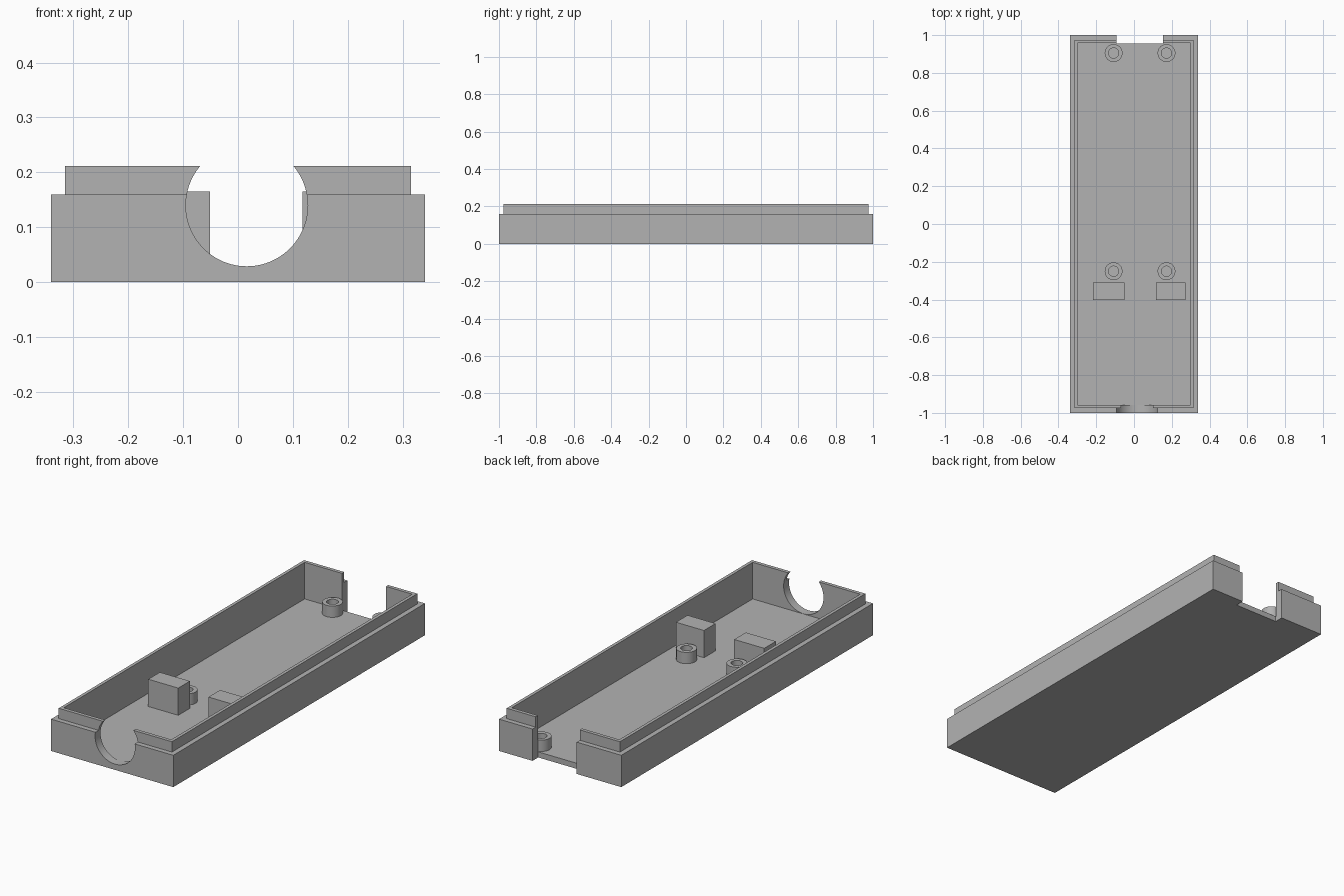
import bpy
import bmesh
from math import radians, cos, sin, tau
from mathutils import Matrix

if "Cube" in bpy.data.objects:
    bpy.data.objects.remove(bpy.data.objects["Cube"], do_unlink=True)

GREY = (0.45, 0.45, 0.45, 1.0)
grey = bpy.data.materials.new("grey plastic")
grey.use_nodes = True
grey.diffuse_color = GREY
grey.node_tree.nodes["Principled BSDF"].inputs["Base Color"].default_value = GREY

FLOOR = 0.028


def finish(name, bm):
    """Turn a bmesh into a named grey object."""
    bmesh.ops.recalc_face_normals(bm, faces=bm.faces)
    mesh = bpy.data.meshes.new(name)
    bm.to_mesh(mesh)
    bm.free()
    mesh.materials.append(grey)
    obj = bpy.data.objects.new(name, mesh)
    bpy.context.collection.objects.link(obj)
    return obj


def loft(name, rings, closed=False):
    """Skin a list of point rings; cap the ends, or join last to first."""
    bm = bmesh.new()
    loops = [[bm.verts.new(p) for p in ring] for ring in rings]
    pairs = list(zip(loops, loops[1:]))
    if closed:
        pairs.append((loops[-1], loops[0]))
    else:
        bm.faces.new(loops[0])
        bm.faces.new(loops[-1])
    for a, b in pairs:
        n = len(a)
        for i in range(n):
            j = (i + 1) % n
            bm.faces.new((a[i], a[j], b[j], b[i]))
    return finish(name, bm)


def rectangle(hx, hy, z):
    return [(-hx, -hy, z), (hx, -hy, z), (hx, hy, z), (-hx, hy, z)]


def circle(x, y, r, z, n=48):
    return [(x + r * cos(tau * i / n), y + r * sin(tau * i / n), z) for i in range(n)]


def box(name, x0, x1, y0, y1, z0, z1):
    bm = bmesh.new()
    place = Matrix.Translation(((x0 + x1) / 2, (y0 + y1) / 2, (z0 + z1) / 2))
    size = Matrix.Diagonal((x1 - x0, y1 - y0, z1 - z0, 1))
    bmesh.ops.create_cube(bm, size=1, matrix=place @ size)
    return finish(name, bm)


def select_only(obj):
    bpy.ops.object.select_all(action="DESELECT")
    obj.select_set(True)
    bpy.context.view_layer.objects.active = obj


def cut(target, cutter):
    cutter.hide_render = True
    mod = target.modifiers.new("cut", "BOOLEAN")
    mod.operation = "DIFFERENCE"
    mod.solver = "EXACT"
    mod.object = cutter
    select_only(target)
    bpy.ops.object.modifier_apply(modifier=mod.name)
    bpy.data.objects.remove(cutter, do_unlink=True)


def smooth(obj):
    select_only(obj)
    bpy.ops.object.shade_smooth_by_angle(angle=radians(30))


# Open tray: outer wall, stepped lip, cavity
tray = loft("tray", [
    rectangle(0.34, 1.0, 0),
    rectangle(0.34, 1.0, 0.16),
    rectangle(0.315, 0.975, 0.16),
    rectangle(0.315, 0.975, 0.212),
    rectangle(0.299, 0.957, 0.212),
    rectangle(0.299, 0.957, FLOOR),
])

# Round opening in the front wall
bm = bmesh.new()
bmesh.ops.create_cone(
    bm, cap_ends=True, segments=96, radius1=0.111, radius2=0.111, depth=0.2,
    matrix=Matrix.Translation((0.016, -1.0, 0.14)) @ Matrix.Rotation(radians(90), 4, "X"))
cut(tray, finish("round_cutter", bm))

# Square notch through the back wall and floor edge
cut(tray, box("notch_cutter", -0.092, 0.154, 0.955, 1.1, -0.1, 0.4))
smooth(tray)

# Hollow screw posts
for side, x in (("right", -0.108), ("left", 0.172)):
    for end, y in (("front", -0.25), ("back", 0.905)):
        post = loft(f"{end}_{side}_screw_post", [
            circle(x, y, 0.047, FLOOR - 0.005),
            circle(x, y, 0.047, 0.085),
            circle(x, y, 0.027, 0.085),
            circle(x, y, 0.027, FLOOR - 0.005),
        ], closed=True)
        smooth(post)

# Support blocks
box("right_support_block", -0.218, -0.051, -0.402, -0.31, FLOOR - 0.005, 0.165)
box("left_support_block", 0.117, 0.273, -0.402, -0.31, FLOOR - 0.005, 0.165)
